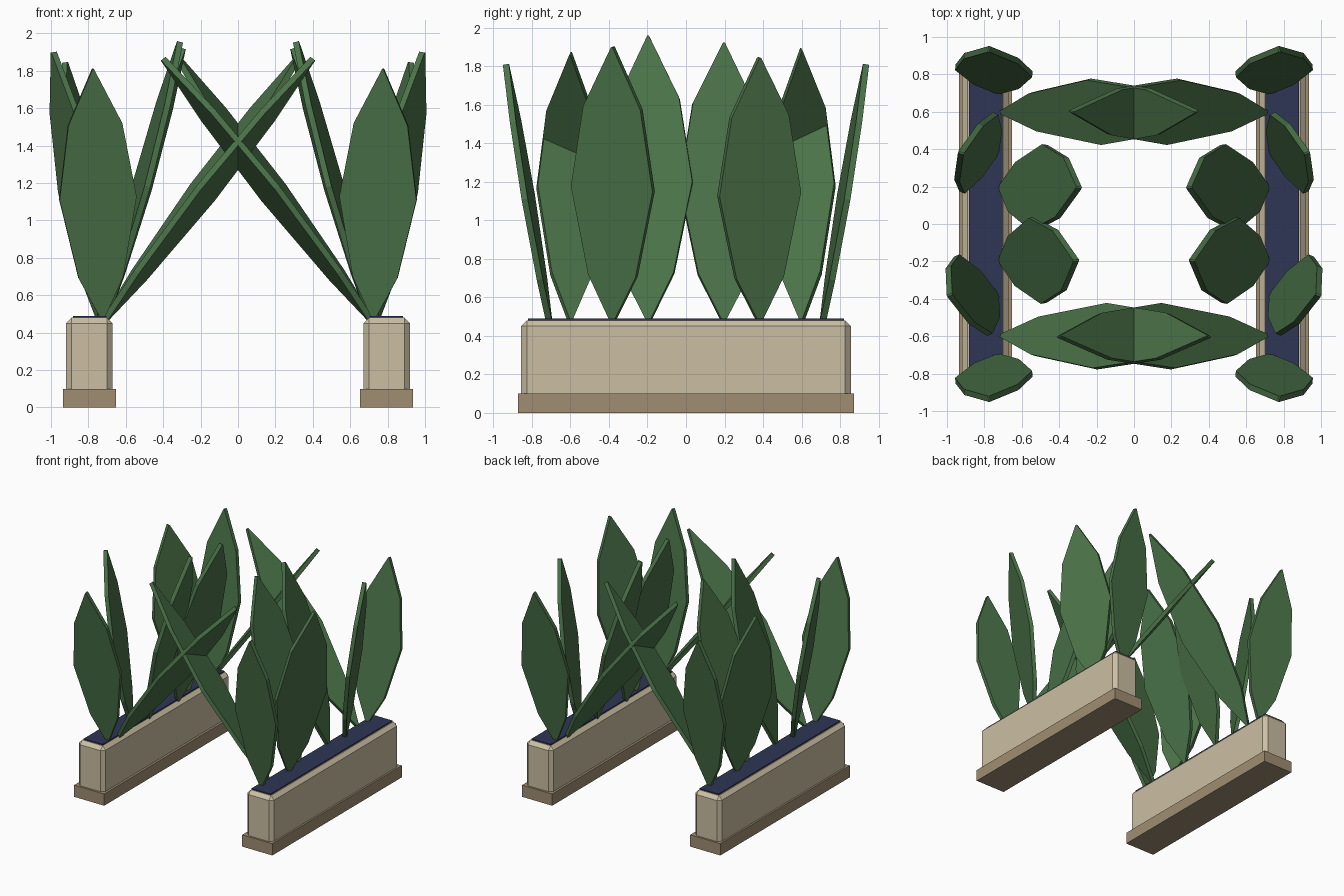
import bpy, bmesh
from mathutils import Vector

if "Cube" in bpy.data.objects:
    bpy.data.objects.remove(bpy.data.objects["Cube"])


def material(name, r, g, b):
    m = bpy.data.materials.new(name)
    m.diffuse_color = (r, g, b, 1)
    m.use_nodes = True
    m.node_tree.nodes["Principled BSDF"].inputs["Base Color"].default_value = m.diffuse_color
    return m


STONE = material("sandstone", 0.60, 0.52, 0.37)
PLINTH = material("dark sandstone", 0.35, 0.27, 0.17)
SOIL = material("navy soil", 0.028, 0.036, 0.092)
LEAF = material("leaf green", 0.070, 0.172, 0.066)

# Leaf outline: position along the midrib, fraction of half width
OUTLINE = [(0.0, 0.03), (0.17, 0.58), (0.485, 1.0), (0.78, 0.70), (1.0, 0.02)]
THICK = 0.032


def finish(name, bm, mat):
    bmesh.ops.recalc_face_normals(bm, faces=bm.faces)
    me = bpy.data.meshes.new(name)
    bm.to_mesh(me)
    bm.free()
    me.materials.append(mat)
    ob = bpy.data.objects.new(name, me)
    bpy.context.collection.objects.link(ob)
    return ob


def box(name, x, half_x, half_y, z0, z1, mat, bevel=0):
    bm = bmesh.new()
    bmesh.ops.create_cube(bm, size=1)
    for v in bm.verts:
        v.co = Vector((x + v.co.x * 2 * half_x, v.co.y * 2 * half_y,
                       (z0 + z1) / 2 + v.co.z * (z1 - z0)))
    if bevel:
        # chamfer every edge except those resting on the plinth
        edges = [e for e in bm.edges if max(v.co.z for v in e.verts) > z1 - 0.001]
        bmesh.ops.bevel(bm, geom=edges, offset=bevel, segments=1,
                        affect='EDGES', profile=0.5)
    return finish(name, bm, mat)


def leaf(name, base, tip, half_width, across):
    """Flat thick blade from base to tip, its width running along 'across'."""
    base, tip, across = Vector(base), Vector(tip), Vector(across)
    axis = tip - base
    d = axis.normalized()
    wide = (across - d * across.dot(d)).normalized()
    normal = d.cross(wide)
    ring = [(t, w) for t, w in OUTLINE] + [(t, -w) for t, w in reversed(OUTLINE)]
    bm = bmesh.new()
    sides = []
    for s in (-0.5, 0.5):
        sides.append([bm.verts.new(base + axis * t + wide * (w * half_width)
                                   + normal * (s * THICK)) for t, w in ring])
    bm.faces.new(sides[0][::-1])
    bm.faces.new(sides[1])
    n = len(ring)
    for i in range(n):
        j = (i + 1) % n
        bm.faces.new((sides[0][i], sides[0][j], sides[1][j], sides[1][i]))
    return finish(name, bm, LEAF)


# Leaves given for the right-hand planter (x > 0) and the positive-y half:
# name, base, tip for the front half, tip for the back half, half width, across
LEAVES = [
    ("crossing_leaf", (0.71, 0.60, 0.47), (-0.40, 0.60, 1.865), (-0.335, 0.60, 1.885),
     0.18, (0.35, 1, 0)),
    ("inward_leaf", (0.71, 0.195, 0.47), (0.31, 0.195, 1.955), (0.295, 0.195, 1.92),
     0.232, (-0.15, 1, 0)),
    ("outward_leaf", (0.74, 0.38, 0.47), (0.985, 0.38, 1.90), (0.925, 0.38, 1.845),
     0.23, (-0.43, 1, 0)),
    ("end_leaf", (0.725, 0.71, 0.47), (0.775, 0.935, 1.81), (0.775, 0.935, 1.81),
     0.207, (1, 0.10, 0)),
]

for sx, side in ((-1, "left"), (1, "right")):
    # Planter
    box(f"plinth_{side}", sx * 0.793, 0.142, 0.873, 0.0, 0.10, PLINTH)
    box(f"planter_{side}", sx * 0.795, 0.125, 0.856, 0.10, 0.48, STONE, 0.03)
    box(f"soil_{side}", sx * 0.792, 0.09, 0.82, 0.47, 0.49, SOIL)
    # Leaves
    for sy, end in ((-1, "front"), (1, "back")):
        def flip(p):
            return (p[0] * sx, p[1] * sy, p[2])
        for name, base, tip_f, tip_b, hw, across in LEAVES:
            leaf(f"{name}_{side}_{end}", flip(base),
                 flip(tip_f if sy < 0 else tip_b), hw, flip(across))
